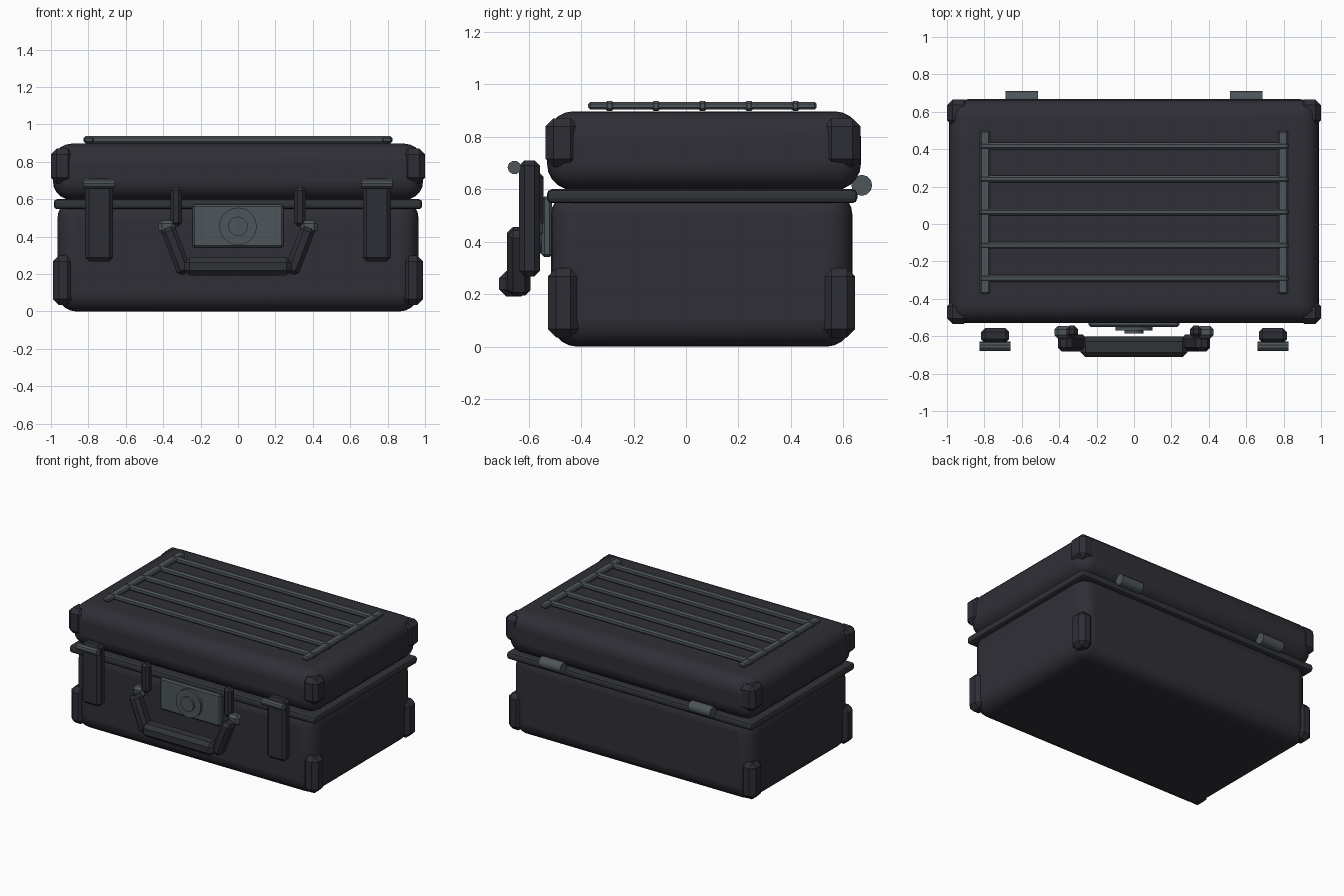
import bpy, math
from mathutils import Vector

if "Cube" in bpy.data.objects:
    bpy.data.objects.remove(bpy.data.objects["Cube"])


def material(name, col):
    m = bpy.data.materials.new(name)
    m.diffuse_color = (*col, 1)
    m.use_nodes = True
    m.node_tree.nodes["Principled BSDF"].inputs["Base Color"].default_value = m.diffuse_color
    return m


SHELL = material("charcoal shell", (0.029, 0.028, 0.037))
TRIM = material("dark trim", (0.027, 0.027, 0.037))
RUBBER = material("dark rubber", (0.030, 0.033, 0.037))
METAL = material("grey metal", (0.075, 0.090, 0.100))


def finish(o, name, mat, bevel=0, seg=1, smooth=False):
    o.name = name
    o.data.materials.append(mat)
    if bevel:
        b = o.modifiers.new("bevel", 'BEVEL')
        b.width, b.segments, b.limit_method = bevel, seg, 'ANGLE'
        b.angle_limit = math.radians(50)
    if smooth:
        bpy.ops.object.shade_smooth_by_angle(angle=math.radians(35))
    return o


def box(name, x, y, z, mat, bevel=0.0, seg=1, smooth=False):
    """Box from (min, max) ranges, with bevelled edges."""
    bpy.ops.mesh.primitive_cube_add(size=1)
    o = bpy.context.object
    lo, hi = Vector((x[0], y[0], z[0])), Vector((x[1], y[1], z[1]))
    for v in o.data.vertices:
        v.co = (lo + hi) / 2 + Vector(a * b for a, b in zip(v.co, hi - lo))
    return finish(o, name, mat, bevel, seg, smooth)


def cyl(name, loc, r, length, axis, mat, sides, bevel=0):
    rot = (0, math.pi / 2, 0) if axis == 'X' else (math.pi / 2, 0, 0)
    bpy.ops.mesh.primitive_cylinder_add(vertices=sides, radius=r, depth=length,
                                        location=loc, rotation=rot)
    return finish(bpy.context.object, name, mat, bevel, 1, True)


def span(s, a, b):
    return tuple(sorted((s * a, s * b)))


# Shells and the sealing rim between them
box("lower_shell", (-0.965, 0.965), (-0.515, 0.635), (0, 0.60), SHELL, 0.1, 5, True)
box("lid", (-0.99, 0.99), (-0.53, 0.667), (0.597, 0.897), SHELL, 0.1, 5, True)
box("rim", (-0.985, 0.985), (-0.53, 0.653), (0.547, 0.60), RUBBER, 0.018, 2)

# Corner guards on the lid and lower shell
for s, side in ((-1, "left"), (1, "right")):
    for end, ly, by in (("front", (-0.535, -0.41), (-0.527, -0.408)),
                        ("back", (0.525, 0.665), (0.523, 0.645))):
        box(f"lid_guard_{end}_{side}", span(s, 0.88, 1.0), ly, (0.685, 0.87), TRIM, 0.03)
        box(f"lower_guard_{end}_{side}", span(s, 0.88, 0.99), by, (0.035, 0.30), TRIM, 0.032)

# Rack on the lid
for s, side in ((-1, "left"), (1, "right")):
    box(f"rack_rail_{side}", span(s, 0.77, 0.823), (-0.373, 0.498), (0.904, 0.933), METAL, 0.008)
for i in range(5):
    y = 0.063 + (i - 2) * 0.177
    box(f"rack_slat_{i + 1}", (-0.825, 0.825), (y - 0.018, y + 0.018), (0.898, 0.937), METAL, 0.01)

for s, side in ((-1, "left"), (1, "right")):
    # Hinge barrels
    cyl(f"hinge_{side}", (s * 0.6, 0.67, 0.615), 0.04, 0.175, 'X', METAL, 12)
    # Latches with pivot pins
    box(f"latch_{side}", span(s, 0.668, 0.817), (-0.636, -0.557), (0.268, 0.71), TRIM, 0.02)
    cyl(f"latch_pin_{side}", (s * 0.743, -0.654, 0.683), 0.026, 0.165, 'X', METAL, 10)
    # Handle straps and pivots
    box(f"handle_strap_{side}", span(s, 0.30, 0.362), (-0.607, -0.543), (0.455, 0.665), TRIM, 0.018)
    box(f"handle_pivot_{side}", span(s, 0.335, 0.425), (-0.612, -0.545), (0.415, 0.487), METAL, 0.018)
    # Sloping handle arm
    a, b = Vector((s * 0.372, -0.637, 0.435)), Vector((s * 0.287, -0.637, 0.215))
    d = b - a
    arm = box(f"handle_arm_{side}", (-0.04, 0.04), (-0.045, 0.045),
              (-d.length / 2 - 0.015, d.length / 2 + 0.015), TRIM, 0.022)
    arm.location = (a + b) / 2
    arm.rotation_euler = (0, math.atan2(d.x, d.z), 0)

# Handle grip
box("handle_grip", (-0.285, 0.285), (-0.712, -0.602), (0.192, 0.288), RUBBER, 0.026)

# Lock plate with dial
box("lock_plate", (-0.243, 0.243), (-0.55, -0.51), (0.342, 0.572), METAL, 0.01)
cyl("lock_dial", (0, -0.545, 0.455), 0.1, 0.05, 'Y', METAL, 24)
cyl("lock_button", (0, -0.56, 0.455), 0.052, 0.05, 'Y', METAL, 20)
